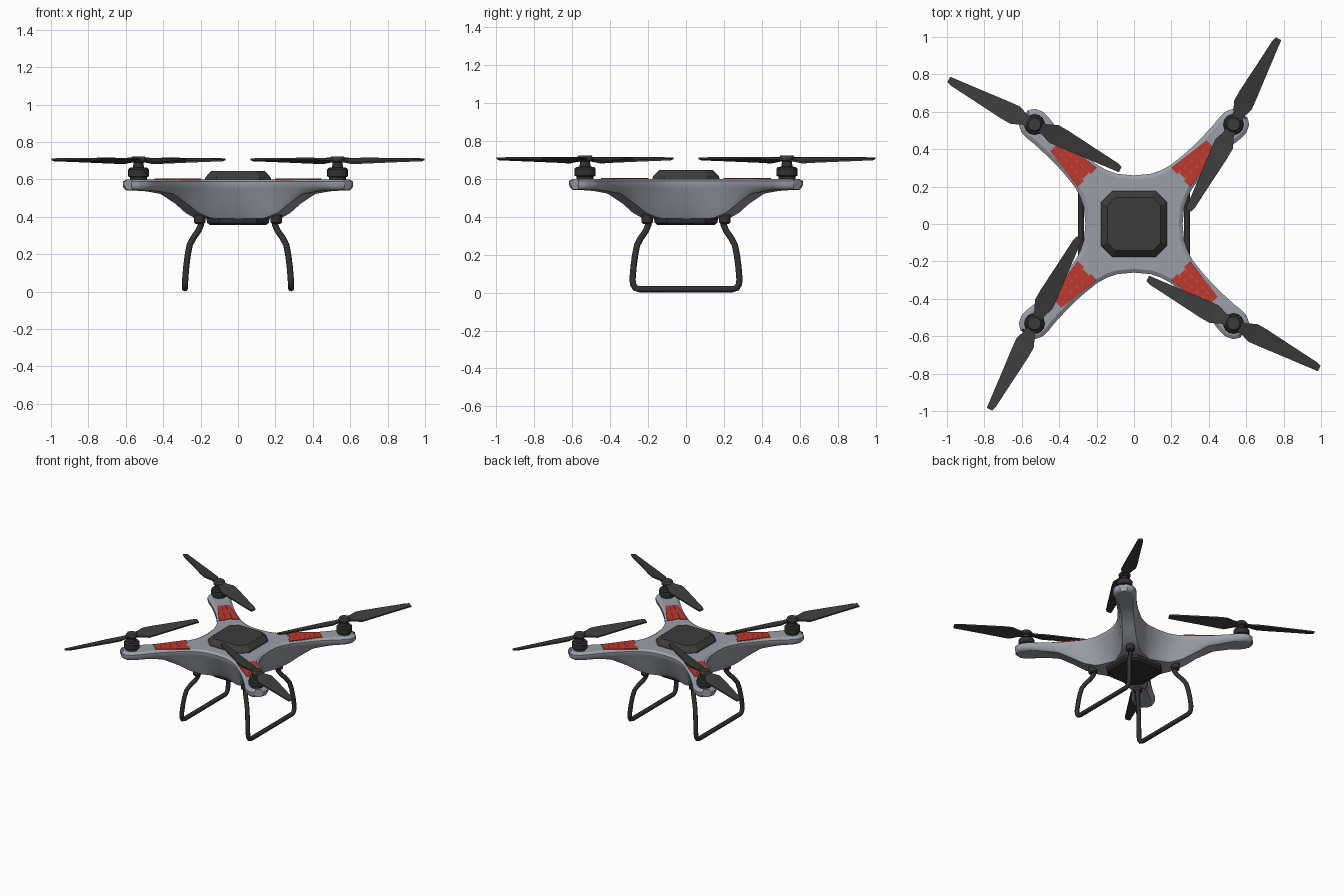
import bpy, bmesh, math
from mathutils import Vector, Matrix

if "Cube" in bpy.data.objects:
    bpy.data.objects.remove(bpy.data.objects["Cube"])

R2 = math.sqrt(2)


def material(name, rgb):
    m = bpy.data.materials.new(name)
    m.diffuse_color = (*rgb, 1)
    m.use_nodes = True
    m.node_tree.nodes["Principled BSDF"].inputs["Base Color"].default_value = m.diffuse_color
    return m


GREY = material("shell grey", (0.33, 0.345, 0.39))
DARK = material("charcoal", (0.046, 0.046, 0.046))
BLACK = material("soft black", (0.03, 0.032, 0.032))
RED = material("red", (0.52, 0.04, 0.03))


def loft(bm, rings, cap_start=True, cap_end=True):
    rows = [[bm.verts.new(p) for p in ring] for ring in rings]
    n = len(rows[0])
    for a, b in zip(rows, rows[1:]):
        for j in range(n):
            k = (j + 1) % n
            bm.faces.new((a[j], a[k], b[k], b[j]))
    if cap_start:
        bm.faces.new(rows[0])
    if cap_end:
        bm.faces.new(rows[-1])


def smooth(ob, angle):
    bpy.ops.object.select_all(action='DESELECT')
    ob.select_set(True)
    bpy.context.view_layer.objects.active = ob
    bpy.ops.object.shade_smooth_by_angle(angle=math.radians(angle))


def finish(name, bm, mat, angle=None, turn=0):
    bmesh.ops.recalc_face_normals(bm, faces=bm.faces[:])
    bm.transform(Matrix.Rotation(turn, 4, 'Z'))
    me = bpy.data.meshes.new(name)
    bm.to_mesh(me)
    bm.free()
    me.materials.append(mat)
    ob = bpy.data.objects.new(name, me)
    bpy.context.collection.objects.link(ob)
    if angle:
        smooth(ob, angle)
    return ob


def octagon(half, cut, z):
    pts = [(half, -half + cut), (half, half - cut), (half - cut, half), (-half + cut, half),
           (-half, half - cut), (-half, -half + cut), (-half + cut, -half), (half - cut, -half)]
    return [Vector((x, y, z)) for x, y in pts]


def lathe(bm, profile, x, y, n=14):
    loft(bm, [[Vector((x + r * math.cos(2 * math.pi * i / n), y + r * math.sin(2 * math.pi * i / n), z))
               for i in range(n)] for r, z in profile])


# Shell: rim point x, y, then underside point along arm, across arm, height
STATIONS = [
    (.260, .000, .120, .120, .390), (.268, .090, .188, .090, .390), (.285, .140, .222, .075, .390),
    (.314, .195, .265, .062, .393), (.370, .265, .345, .050, .420), (.410, .310, .430, .044, .470),
    (.460, .360, .525, .042, .520), (.530, .425, .645, .048, .536), (.575, .460, .715, .058, .540),
    (.602, .490, .755, .058, .541), (.616, .530, .795, .048, .542), (.607, .570, .815, .018, .543)]


def flip(v):
    return Vector((v.y, v.x, v.z))


def body_section(i):
    rim = [Vector((s[0], s[1], 0)) for s in STATIONS]
    before = rim[i - 1] if i else Vector((rim[1].x, -rim[1].y, 0))
    after = rim[i + 1] if i + 1 < len(rim) else flip(rim[i])
    t = (after - before).normalized()
    inward = Vector((-t.y, t.x, 0))
    p = rim[i]
    u, v, z = STATIONS[i][2:]
    low = Vector(((u + v) / R2, (u - v) / R2, z))
    high = p + inward * .006 + Vector((0, 0, .553))
    mid = Vector((high.x + (low.x - high.x) * .36, high.y + (low.y - high.y) * .36, (high.z + z) / 2))
    side = [p + inward * .02 + Vector((0, 0, .6)), p + Vector((0, 0, .588)),
            p + Vector((0, 0, .566)), high, mid, low]
    return side + [flip(q) for q in reversed(side)]


bm = bmesh.new()
for k in range(4):
    part = bmesh.new()
    loft(part, [body_section(i) for i in range(len(STATIONS))], cap_start=False)
    part.transform(Matrix.Rotation(k * math.pi / 2, 4, 'Z'))
    tmp = bpy.data.meshes.new("tmp")
    part.to_mesh(tmp)
    part.free()
    bm.from_mesh(tmp)
    bpy.data.meshes.remove(tmp)
bmesh.ops.remove_doubles(bm, verts=bm.verts[:], dist=.0005)
bmesh.ops.holes_fill(bm, edges=[e for e in bm.edges if e.is_boundary], sides=0)
finish("body_shell", bm, GREY, 28)

# Top cover and belly plate
bm = bmesh.new()
loft(bm, [octagon(.178, .062, .592), octagon(.174, .06, .612), octagon(.143, .045, .645)])
finish("top_cover", bm, DARK)
bm = bmesh.new()
loft(bm, [octagon(.15, .06, .355), octagon(.165, .065, .368), octagon(.17, .07, .395)])
finish("belly_plate", bm, BLACK)

for k in range(4):
    turn = k * math.pi / 2
    # Red panel of three strips on each arm
    bm = bmesh.new()
    for a, b, shift in ((-1, -.36, 0), (-.34, .34, .012), (.36, 1, 0)):
        outline = [(.352 + shift, a * .072), (.352 + shift, b * .072), (.59, b * .042), (.59, a * .042)]
        loft(bm, [[Vector(((u + v) / R2, (u - v) / R2, z)) for u, v in outline] for z in (.598, .604)])
    finish(f"red_arm_panel_{k}", bm, RED, turn=turn)

    # Motor with base ring and shaft
    bm = bmesh.new()
    lathe(bm, [(.045, .59), (.045, .612), (.056, .616), (.056, .652), (.048, .662), (.03, .664), (.024, .7)],
          .532, .532)
    finish(f"motor_{k}", bm, BLACK, 35, turn)

    # Two-bladed propeller: radius, leading, trailing, leading height, trailing height
    bm = bmesh.new()
    blade = [(.015, .025, -.025, .705, .700), (.06, .032, -.030, .708, .694), (.115, .056, -.050, .711, .686),
             (.18, .053, -.046, .711, .689), (.33, .037, -.034, .710, .695), (.49, .021, -.022, .708, .701),
             (.518, .012, -.020, .708, .702)]
    for s in (0, math.pi):
        spin = Matrix.Translation((.532, .532, 0)) @ Matrix.Rotation(math.radians(62.7) + s, 4, 'Z')
        loft(bm, [[spin @ Vector(q) for q in ((r, a, za + .005), (r, b, zb + .005),
                                              (r, b, zb - .005), (r, a, za - .005))]
                  for r, a, b, za, zb in blade])
    lathe(bm, [(.036, .69), (.042, .697), (.042, .712), (.034, .723)], .532, .532, 10)
    finish(f"propeller_{k}", bm, DARK, turn=turn)

    # Leg mount under the shell
    bm = bmesh.new()
    lathe(bm, [(.022, .362), (.03, .37), (.03, .415)], .205, .205, 12)
    finish(f"leg_mount_{k}", bm, BLACK, 35, turn)

# Landing gear: one bent tube per side
half = [(.195, .195, .39), (.199, .199, .355), (.212, .212, .325), (.24, .24, .285), (.258, .258, .25),
        (.268, .268, .2), (.276, .276, .14), (.282, .282, .07), (.283, .279, .043), (.284, .268, .025),
        (.284, .245, .018)]
for side, label in ((1, "right"), (-1, "left")):
    path = half + [(x, -y, z) for x, y, z in reversed(half)]
    cu = bpy.data.curves.new(f"landing_leg_{label}", 'CURVE')
    cu.dimensions = '3D'
    cu.bevel_depth = .0165
    cu.bevel_resolution = 2
    cu.use_fill_caps = True
    sp = cu.splines.new('POLY')
    sp.points.add(len(path) - 1)
    for pt, (x, y, z) in zip(sp.points, path):
        pt.co = (side * x, y, z, 1)
    cu.materials.append(BLACK)
    ob = bpy.data.objects.new(f"landing_leg_{label}", cu)
    bpy.context.collection.objects.link(ob)
    bpy.ops.object.select_all(action='DESELECT')
    ob.select_set(True)
    bpy.context.view_layer.objects.active = ob
    bpy.ops.object.convert(target='MESH')
    smooth(bpy.context.view_layer.objects.active, 50)
